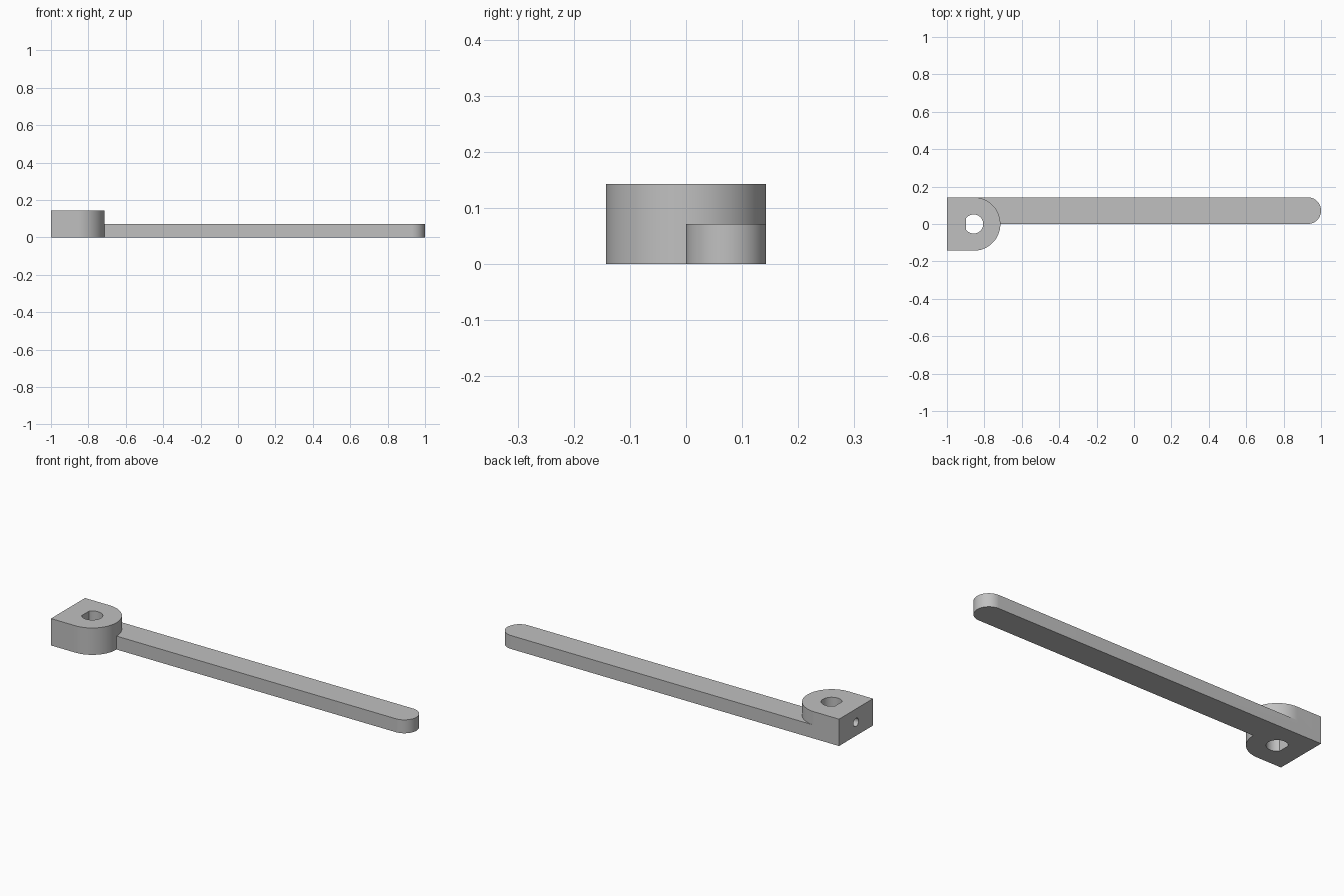
import bpy
import bmesh
from math import pi, sin, cos, acos
from mathutils import Matrix, Vector

if "Cube" in bpy.data.objects:
    bpy.data.objects.remove(bpy.data.objects["Cube"], do_unlink=True)

R = 1 / 7            # hub radius and height
HUB_X = -1 + R       # bore axis
ARM_R = R / 2        # arm half width and thickness
BORE_R = 0.051
BORE_FLAT = 0.041    # distance from the axis to the bore's flat side
SCREW_R = 0.022

grey = bpy.data.materials.new("plain grey")
grey.use_nodes = True
grey.diffuse_color = (0.53, 0.53, 0.53, 1)
grey.node_tree.nodes["Principled BSDF"].inputs["Base Color"].default_value = grey.diffuse_color


def arc(cx, cy, r, start, end, steps):
    """Points on a circular arc."""
    angles = [start + (end - start) * i / steps for i in range(steps + 1)]
    return [(cx + r * cos(a), cy + r * sin(a)) for a in angles]


def prism(name, outline, z0, z1, matrix=Matrix()):
    """Extrude a flat counter-clockwise outline into a solid."""
    bm = bmesh.new()
    face = bm.faces.new([bm.verts.new((x, y, z0)) for x, y in outline])
    top = bmesh.ops.extrude_face_region(bm, geom=[face])["geom"]
    verts = [v for v in top if isinstance(v, bmesh.types.BMVert)]
    bmesh.ops.translate(bm, verts=verts, vec=Vector((0, 0, z1 - z0)))
    bmesh.ops.recalc_face_normals(bm, faces=bm.faces)
    bm.transform(matrix)
    mesh = bpy.data.meshes.new(name)
    bm.to_mesh(mesh)
    bm.free()
    mesh.materials.append(grey)
    obj = bpy.data.objects.new(name, mesh)
    bpy.context.collection.objects.link(obj)
    return obj


def combine(target, other, operation):
    """Apply a boolean and discard the helper solid."""
    mod = target.modifiers.new(operation.lower(), "BOOLEAN")
    mod.operation, mod.solver, mod.object = operation, "EXACT", other
    bpy.context.view_layer.objects.active = target
    bpy.ops.object.modifier_apply(modifier=mod.name)
    bpy.data.objects.remove(other, do_unlink=True)


# Hub: square back, round front
lever = prism("lever_arm", [(-1, -R)] + arc(HUB_X, 0, R, -pi / 2, pi / 2, 48) + [(-1, R)], 0, R)

# Slim arm with a rounded tip, flush with the hub's back side
arm = prism("arm", [(HUB_X - 0.02, 0)] + arc(1 - ARM_R, ARM_R, ARM_R, -pi / 2, pi / 2, 40)
            + [(HUB_X - 0.02, R)], 0, ARM_R)
combine(lever, arm, "UNION")

# D-shaped bore through the hub
a = pi - acos(BORE_FLAT / BORE_R)
combine(lever, prism("bore_cutter", arc(HUB_X, 0, BORE_R, -a, a, 40), -0.1, 0.3), "DIFFERENCE")

# Set screw hole from the end face into the bore
to_x = Matrix.Translation((0, 0, R / 2)) @ Matrix.Rotation(pi / 2, 4, "Y")
screw = prism("screw_cutter", arc(0, 0, SCREW_R, 0, 2 * pi, 32)[:-1], -1.1, HUB_X, to_x)
combine(lever, screw, "DIFFERENCE")

# Smooth the curved walls, keep the edges sharp
bpy.ops.object.select_all(action="DESELECT")
lever.select_set(True)
bpy.context.view_layer.objects.active = lever
bpy.ops.object.shade_smooth_by_angle(angle=pi / 6)
